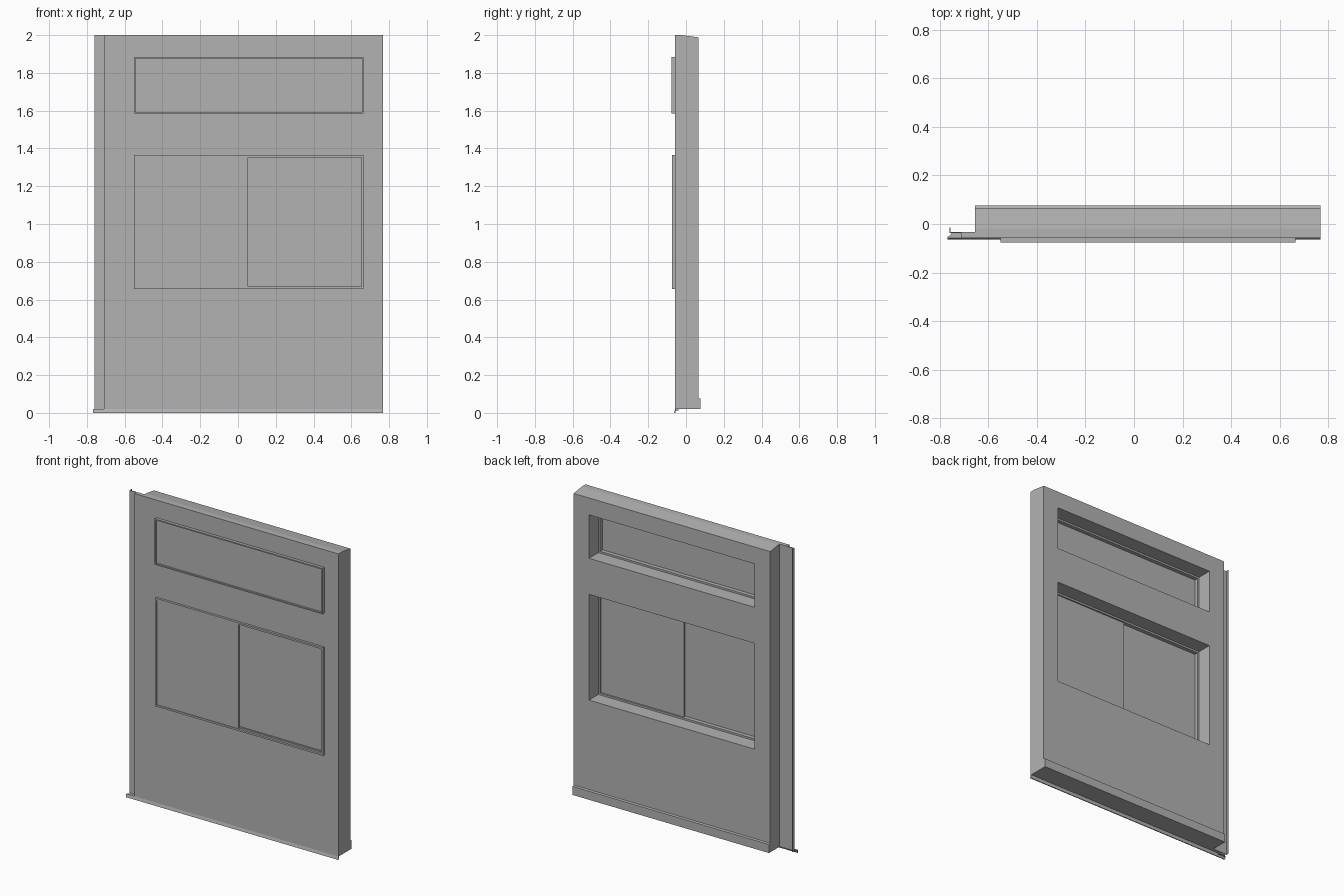
import bpy, bmesh
from mathutils import Vector

cube = bpy.data.objects.get("Cube")
if cube:
    bpy.data.objects.remove(cube, do_unlink=True)

grey = bpy.data.materials.new("plain grey")
grey.use_nodes = True
grey.diffuse_color = (0.45, 0.45, 0.45, 1)
grey.node_tree.nodes["Principled BSDF"].inputs["Base Color"].default_value = (0.45, 0.45, 0.45, 1)


def extrude(name, points, direction):
    """Sweep a closed flat outline along a direction into a solid."""
    bm = bmesh.new()
    face = bm.faces.new([bm.verts.new(p) for p in points])
    out = bmesh.ops.extrude_face_region(bm, geom=[face])
    moved = [v for v in out["geom"] if isinstance(v, bmesh.types.BMVert)]
    bmesh.ops.translate(bm, vec=Vector(direction), verts=moved)
    bmesh.ops.recalc_face_normals(bm, faces=bm.faces)
    mesh = bpy.data.meshes.new(name)
    bm.to_mesh(mesh)
    bm.free()
    mesh.materials.append(grey)
    obj = bpy.data.objects.new(name, mesh)
    bpy.context.collection.objects.link(obj)
    return obj


def along_x(name, profile, x0, x1):
    return extrude(name, [(x0, y, z) for y, z in profile], (x1 - x0, 0, 0))


def along_z(name, profile, z0, z1):
    return extrude(name, [(x, y, z0) for x, y in profile], (0, 0, z1 - z0))


def box(name, x0, x1, y0, y1, z0, z1):
    return along_z(name, [(x0, y0), (x1, y0), (x1, y1), (x0, y1)], z0, z1)


def cut(obj, cutter):
    """Subtract a cutter from a solid, then discard the cutter."""
    cutter.hide_render = True
    mod = obj.modifiers.new("opening", 'BOOLEAN')
    mod.operation = 'DIFFERENCE'
    mod.solver = 'EXACT'
    mod.object = cutter
    bpy.context.view_layer.objects.active = obj
    bpy.ops.object.modifier_apply(modifier=mod.name)
    bpy.data.objects.remove(cutter, do_unlink=True)


FRONT, BACK = -0.058, 0.065
RIGHT, LEFT = -0.655, 0.768
TOP, BASE = 2.0, 0.02

# wall panel with sloped top and back skirting
wall = along_x("wall_panel", [
    (FRONT, BASE), (0.077, BASE), (0.077, 0.076), (BACK, 0.08),
    (BACK, 1.988), (-0.02, TOP), (FRONT, TOP)], RIGHT, LEFT)

# windows: outer rectangle, front lip, rim width
X0, X1 = -0.55, 0.665
windows = {
    "upper_window": (1.585, 1.885, -0.077, 0.008),
    "lower_window": (0.657, 1.365, -0.073, 0.012),
}
for name, (z0, z1, lip, rim) in windows.items():
    e = 0.008
    cut(wall, box("cutter", X0 + e, X1 - e, -0.2, 0.2, z0 + e, z1 - e))
    # outer rim in front of the wall, inner stop inside the opening
    for part, grow, width, y0, y1 in (
            ("rim", 0, rim, lip, FRONT), ("stop", e, 0.012, FRONT, -0.032)):
        frame = box(f"{name}_{part}", X0 + grow, X1 - grow, y0, y1, z0 + grow, z1 - grow)
        w = grow + width
        cut(frame, box("cutter", X0 + w, X1 - w, -0.2, 0.2, z0 + w, z1 - w))

# panes
box("upper_pane", -0.545, 0.66, -0.066, -0.06, 1.59, 1.88)
box("lower_front_pane", -0.54, 0.053, -0.069, -0.062, 0.667, 1.355)
box("lower_back_pane", 0.045, 0.655, -0.052, -0.042, 0.667, 1.355)

# side joint: solid edge strip, thin flange and turned lip
box("edge_strip", -0.71, RIGHT, FRONT, -0.032, BASE, TOP)
along_z("side_flange", [(-0.76, -0.037), (-0.71, -0.037), (-0.71, -0.032),
                        (-0.756, -0.032), (-0.756, -0.015), (-0.76, -0.015)], BASE, TOP)

# drip strip under the front, with its end tab
along_x("drip_strip", [(FRONT, BASE), (-0.052, BASE), (-0.057, 0), (-0.063, 0)], -0.768, LEFT)
along_z("drip_tab", [(-0.768, FRONT), (-0.705, FRONT), (-0.705, -0.04), (-0.753, -0.04)], 0.013, BASE)
